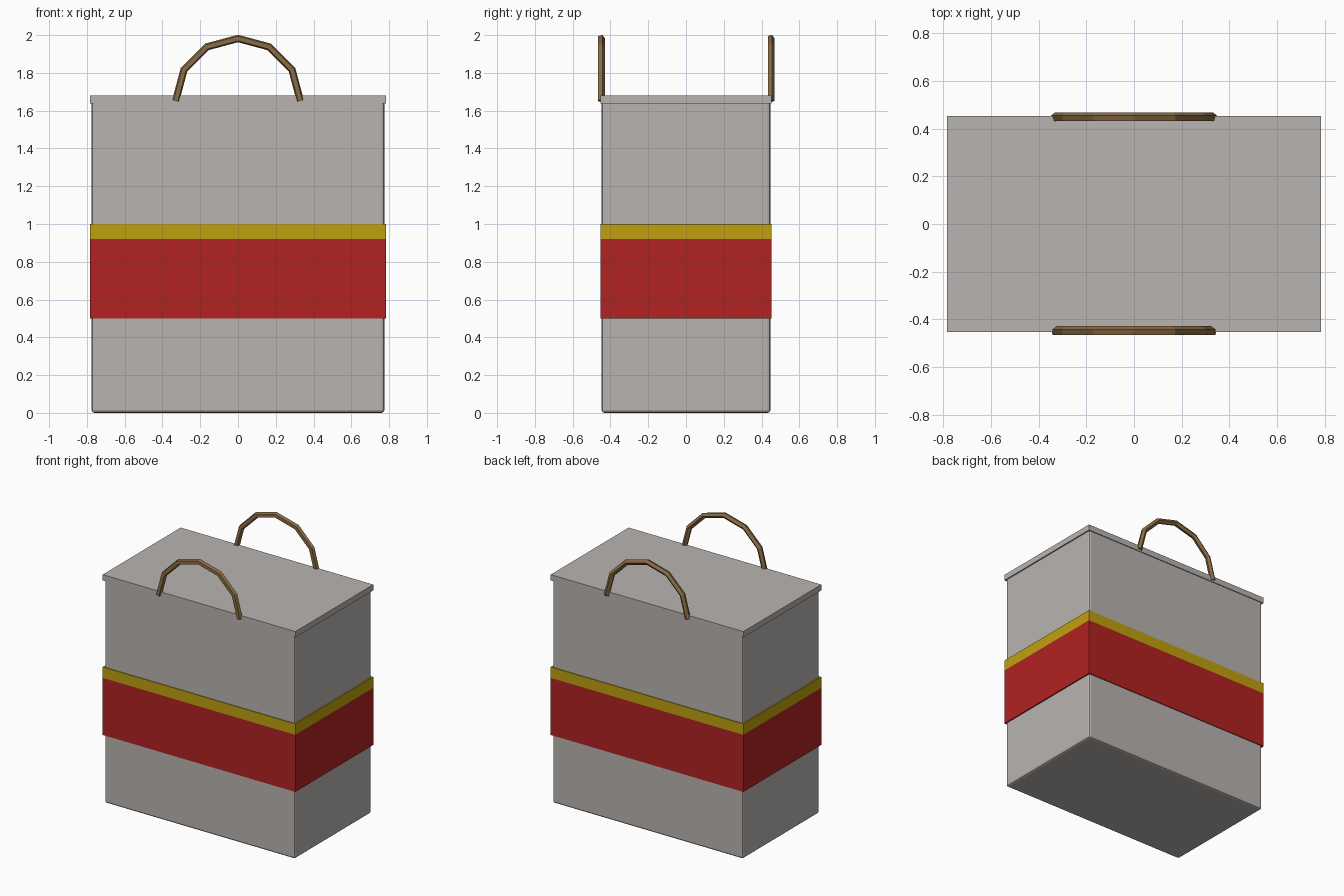
import bpy, bmesh, math
from mathutils import Vector

if "Cube" in bpy.data.objects:
    bpy.data.objects.remove(bpy.data.objects["Cube"])


def material(name, rgb):
    m = bpy.data.materials.new(name)
    m.diffuse_color = (*rgb, 1)
    m.use_nodes = True
    m.node_tree.nodes["Principled BSDF"].inputs["Base Color"].default_value = m.diffuse_color
    return m


GREY = material("warm_grey", (0.479, 0.456, 0.434))
RED = material("red", (0.445, 0.016, 0.016))
YELLOW = material("mustard_yellow", (0.527, 0.352, 0.005))
BROWN = material("brown", (0.258, 0.150, 0.060))


def add_object(name, bm, mat):
    mesh = bpy.data.meshes.new(name)
    bmesh.ops.recalc_face_normals(bm, faces=bm.faces[:])
    bm.to_mesh(mesh)
    bm.free()
    mesh.materials.append(mat)
    obj = bpy.data.objects.new(name, mesh)
    bpy.context.collection.objects.link(obj)
    return obj


def box(name, half_x, half_y, z0, z1, mat):
    bm = bmesh.new()
    bmesh.ops.create_cube(bm, size=1)
    for v in bm.verts:
        v.co = (v.co.x * 2 * half_x, v.co.y * 2 * half_y,
                z0 + (v.co.z + 0.5) * (z1 - z0))
    return add_object(name, bm, mat)


def handle(name, y, mat, arc=0.33, base=1.652, r=0.02, steps=6, sides=5):
    """Half-circle tube swept from one foot to the other, with mitred corners."""
    bm = bmesh.new()
    rings = []
    for i in range(steps + 1):
        t = math.pi * i / steps
        centre = Vector((arc * math.cos(t), y, base + arc * math.sin(t)))
        half = math.pi / steps / 2
        # End rings sit square to their segment
        a = t + half if i == 0 else t - half if i == steps else t
        stretch = 1 if i in (0, steps) else 1 / math.cos(half)
        out = Vector((math.cos(a), 0, math.sin(a))) * stretch
        ring = []
        for k in range(sides):
            p = 2 * math.pi * k / sides
            ring.append(bm.verts.new(
                centre + r * (math.cos(p) * Vector((0, 1, 0)) + math.sin(p) * out)))
        rings.append(ring)
    for a, b in zip(rings, rings[1:]):
        for k in range(sides):
            n = (k + 1) % sides
            bm.faces.new((a[k], a[n], b[n], b[k]))
    bm.faces.new(rings[0])
    bm.faces.new(rings[-1])
    return add_object(name, bm, mat)


# Bag body with softly rounded edges
body = box("bag_body", 0.775, 0.447, 0.0, 1.66, GREY)
bevel = body.modifiers.new("soft_edges", "BEVEL")
bevel.width = 0.015
bevel.segments = 2

# Lid and the two coloured bands
box("lid", 0.784, 0.453, 1.637, 1.68, GREY)
box("red_band", 0.784, 0.453, 0.50, 0.92, RED)
box("yellow_band", 0.784, 0.453, 0.92, 1.0, YELLOW)

# Carrying handles, front and back
handle("front_handle", -0.449, BROWN)
handle("back_handle", 0.449, BROWN)
